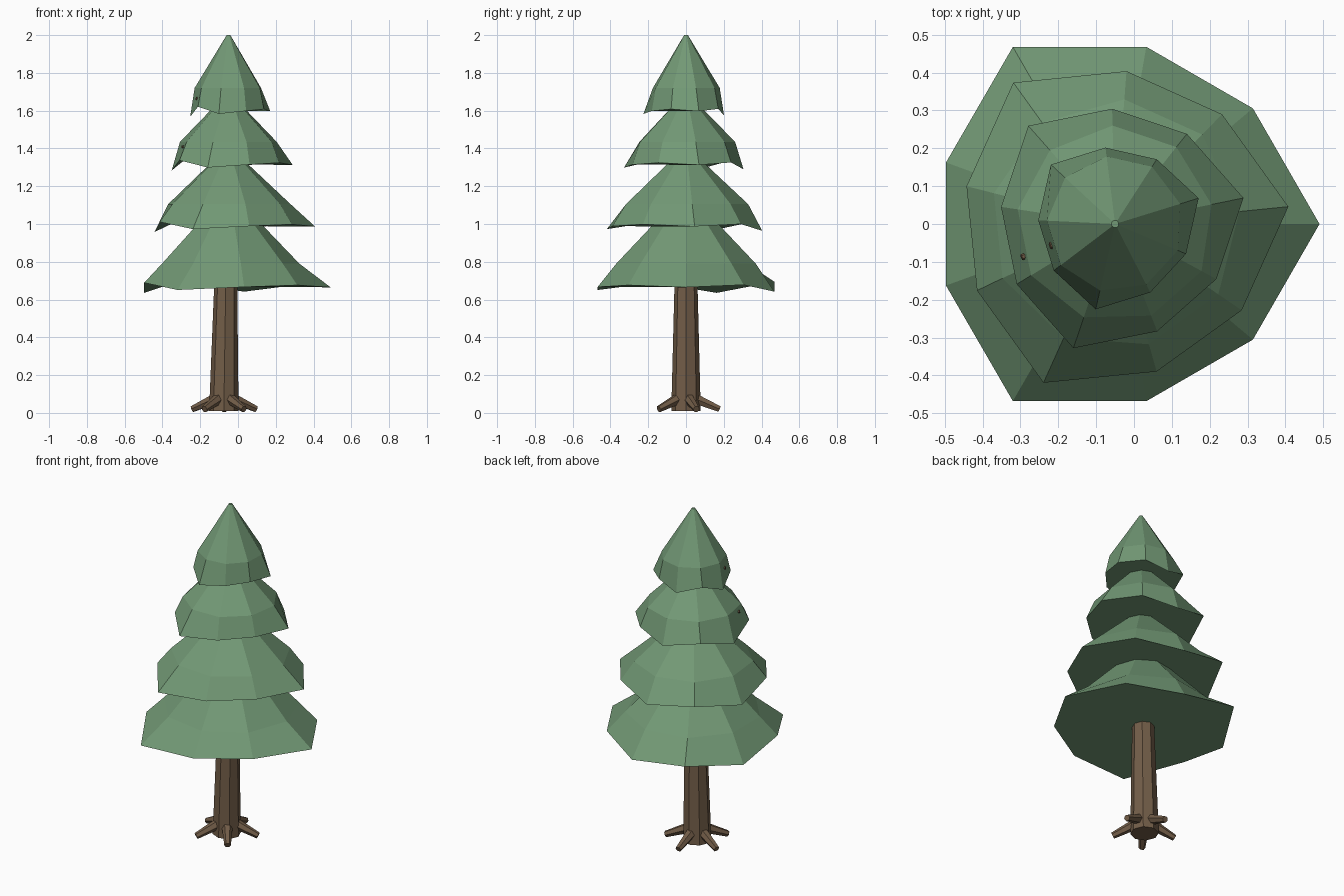
import bpy, bmesh
from math import sin, cos, pi, radians
from mathutils import Vector

if "Cube" in bpy.data.objects:
    bpy.data.objects.remove(bpy.data.objects["Cube"])


def material(name, rgb):
    m = bpy.data.materials.new(name)
    m.diffuse_color = (*rgb, 1)
    m.use_nodes = True
    m.node_tree.nodes["Principled BSDF"].inputs["Base Color"].default_value = m.diffuse_color
    return m


GREEN = material("needle_green", (0.17, 0.32, 0.18))
BROWN = material("bark_brown", (0.17, 0.11, 0.065))
CX = -0.05  # foliage axis


def loft(name, rings, mat):
    """Flat-shaded skin through equal-length rings, capped at both ends."""
    bm = bmesh.new()
    loops = [[bm.verts.new(p) for p in ring] for ring in rings]
    n = len(loops[0])
    for a, b in zip(loops, loops[1:]):
        for i in range(n):
            j = (i + 1) % n
            bm.faces.new((a[i], a[j], b[j], b[i]))
    bm.faces.new(loops[0][::-1])
    bm.faces.new(loops[-1])
    bmesh.ops.recalc_face_normals(bm, faces=bm.faces)
    me = bpy.data.meshes.new(name)
    bm.to_mesh(me)
    bm.free()
    me.materials.append(mat)
    ob = bpy.data.objects.new(name, me)
    bpy.context.collection.objects.link(ob)
    return ob


def taper(name, p, q, r0, r1, sides, mat):
    """Tapered rod from p to q."""
    p, q = Vector(p), Vector(q)
    rot = (q - p).to_track_quat('Z', 'Y')
    rings = [[c + rot @ Vector((r * cos(2 * pi * i / sides), r * sin(2 * pi * i / sides), 0))
              for i in range(sides)] for c, r in ((p, r0), (q, r1))]
    return loft(name, rings, mat)


def tier(k, rim_r, rim_z, mid_r, mid_z, top_r, top_z):
    """Nine-sided bough skirt: every third tip longer, rim heights wavy."""
    ang = [2 * pi * i / 9 + 0.1 * k for i in range(9)]
    rim = []
    for i, a in enumerate(ang):
        r = rim_r * (1 if i % 3 == 0 else 0.88)
        rim.append((CX + r * cos(a), r * sin(a), rim_z + 0.03 * sin(2.7 * i)))
    rings = [rim] + [[(CX + r * cos(a), r * sin(a), z) for a in ang]
                     for r, z in ((mid_r, mid_z), (top_r, top_z))]
    loft(f"foliage_tier_{k + 1}", rings, GREEN)


# Foliage tiers, bottom to top
tier(0, 0.54, 0.665, 0.375, 0.79, 0.03, 1.15)
tier(1, 0.46, 0.987, 0.33, 1.105, 0.025, 1.39)
tier(2, 0.346, 1.313, 0.26, 1.435, 0.02, 1.68)
tier(3, 0.231, 1.597, 0.18, 1.72, 0.01, 2.0)

# Slightly leaning trunk
taper("trunk", (-0.075, 0, 0.01), (-0.061, 0, 0.95), 0.078, 0.054, 8, BROWN)

# Five splayed roots
for i in range(5):
    a = radians(18 + 72 * i)
    d = Vector((cos(a), sin(a), 0))
    c = Vector((-0.073, 0, 0))
    taper(f"root_{i + 1}", c + d * 0.05 + Vector((0, 0, 0.075)),
          c + d * 0.178 + Vector((0, 0, 0.02)), 0.03, 0.018, 6, BROWN)

# Twigs whose ends just poke through the upper tiers
taper("twig_upper", (-0.055, 0, 1.62), (-0.222, -0.058, 1.665), 0.014, 0.009, 6, BROWN)
taper("twig_lower", (-0.055, 0, 1.35), (-0.297, -0.088, 1.41), 0.014, 0.008, 6, BROWN)
